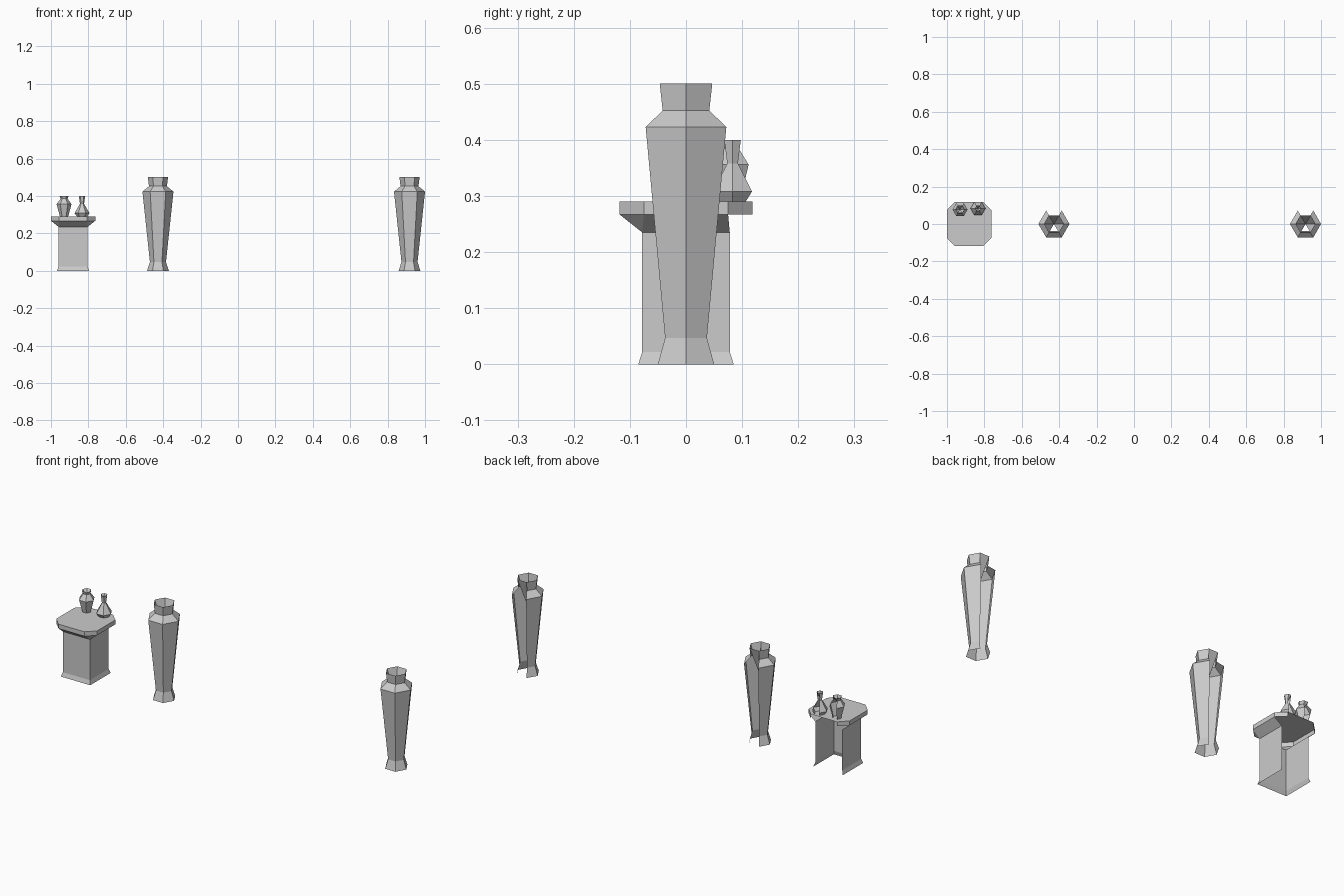
import bpy, bmesh, math

if "Cube" in bpy.data.objects:
    bpy.data.objects.remove(bpy.data.objects["Cube"])

stone = bpy.data.materials.new("light_grey")
stone.diffuse_color = (0.6, 0.6, 0.6, 1)
stone.use_nodes = True
stone.node_tree.nodes["Principled BSDF"].inputs["Base Color"].default_value = stone.diffuse_color


def finish(bm, name, loc):
    mesh = bpy.data.meshes.new(name)
    bm.to_mesh(mesh)
    bm.free()
    mesh.materials.append(stone)
    obj = bpy.data.objects.new(name, mesh)
    obj.location = loc
    bpy.context.collection.objects.link(obj)


def ring(bm, pts, z):
    return [bm.verts.new((x, y, z)) for x, y in pts]


def bridge(bm, low, high, skip=()):
    n = len(low)
    for i in range(n):
        if i not in skip:
            j = (i + 1) % n
            bm.faces.new((low[i], low[j], high[j], high[i]))


# Six-sided vessel with an open back and a funnel-shaped mouth
def vessel(name, loc, profile, depth):
    bm = bmesh.new()
    hexagon = [(math.cos(i * math.pi / 3), math.sin(i * math.pi / 3)) for i in range(6)]
    rings = [ring(bm, [(x * r, y * r) for x, y in hexagon], z) for z, r in profile]
    for low, high in zip(rings, rings[1:]):
        bridge(bm, low, high, skip=(1,))
    top = rings[-1]
    tip = bm.verts.new((0, 0, profile[-1][0] - depth))
    for i in range(6):
        if i != 4:  # the front of the funnel is open
            bm.faces.new((top[i], top[(i + 1) % 6], tip))
    finish(bm, name, loc)


VASE = [(0, 0.058), (0.047, 0.043), (0.423, 0.083), (0.452, 0.048), (0.5, 0.054)]
vessel("left_vase", (-0.428, 0, 0), VASE, 0.15)
vessel("right_vase", (0.917, 0, 0), VASE, 0.15)

# Small vessels on the pedestal
vessel("small_jar", (-0.93, 0.077, 0.29),
       [(0, 0.022), (0.066, 0.04), (0.095, 0.019), (0.11, 0.024)], 0.03)
vessel("small_flask", (-0.834, 0.083, 0.29),
       [(0, 0.027), (0.018, 0.04), (0.068, 0.011), (0.11, 0.017)], 0.03)

# Pedestal column: flared foot, open back
PX = -0.8815


def square(h):
    return [(-h, -h), (h, -h), (h, h), (-h, h)]


bm = bmesh.new()
levels = [ring(bm, square(h), z) for z, h in ((0, 0.085), (0.022, 0.078), (0.235, 0.078))]
for low, high in zip(levels, levels[1:]):
    bridge(bm, low, high, skip=(2,))
finish(bm, "pedestal_column", (PX, 0, 0))

# Pedestal top: chamfered slab with a tapered underside on three sides
bm = bmesh.new()
H, C = 0.1185, 0.075
octagon = [(-C, -H), (C, -H), (H, -C), (H, C), (C, H), (-C, H), (-H, C), (-H, -C)]
low, high = ring(bm, octagon, 0.267), ring(bm, octagon, 0.29)
bridge(bm, low, high, skip=(4,))
bm.faces.new(high)
neck = ring(bm, square(0.078), 0.235)
bm.faces.new((neck[0], neck[1], low[1], low[0]))  # front
bm.faces.new((neck[1], neck[2], low[3], low[2]))  # right
bm.faces.new((neck[3], neck[0], low[7], low[6]))  # left
bm.faces.new((neck[1], low[2], low[1]))           # front corners
bm.faces.new((neck[0], low[0], low[7]))
finish(bm, "pedestal_top", (PX, 0, 0))
